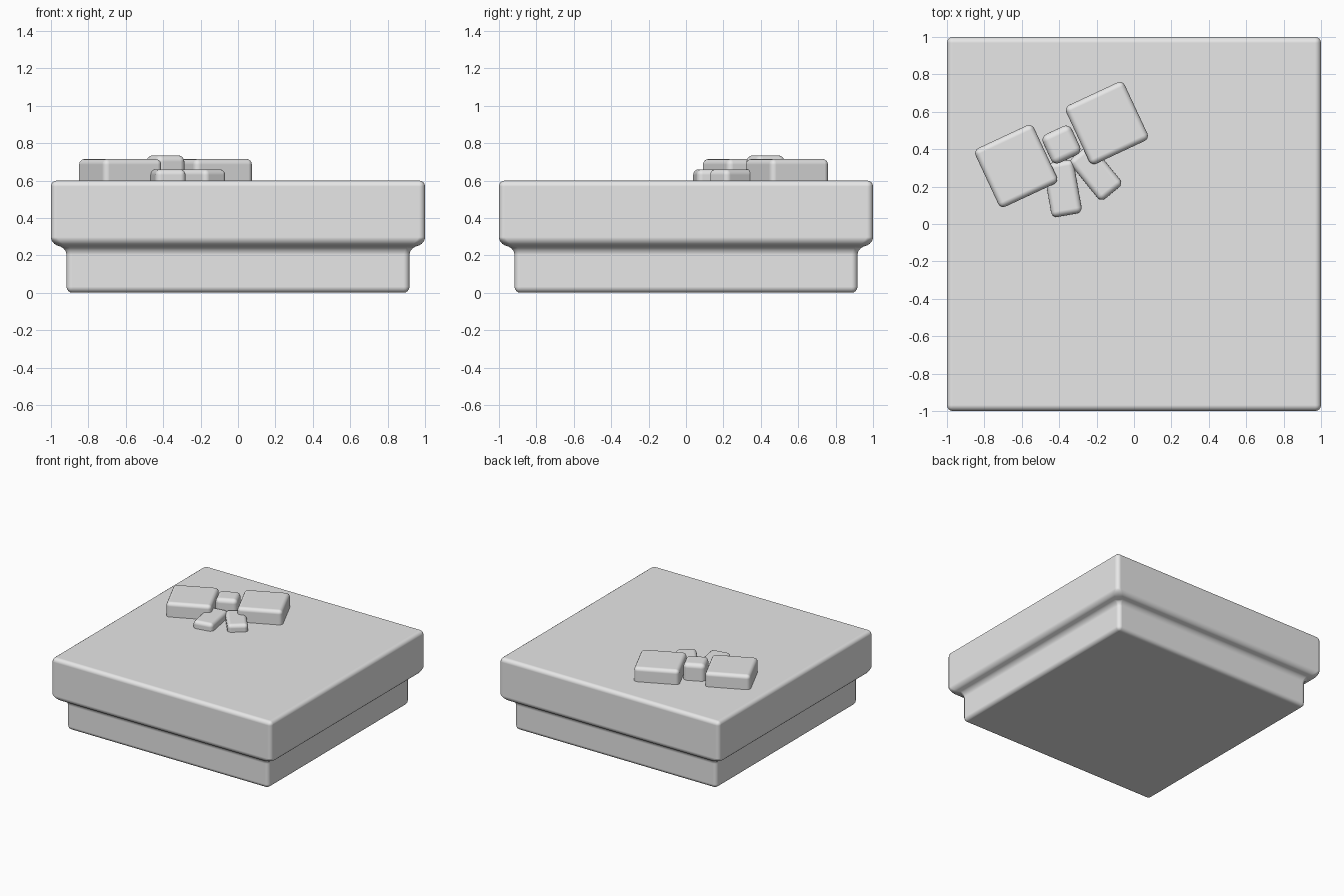
import bpy, bmesh
from math import radians

cube = bpy.data.objects.get("Cube")
if cube:
    bpy.data.objects.remove(cube, do_unlink=True)

# One plain grey for the whole model
GREY = (0.8, 0.8, 0.8, 1)
grey = bpy.data.materials.new("light grey")
grey.use_nodes = True
grey.diffuse_color = GREY
grey.node_tree.nodes["Principled BSDF"].inputs["Base Color"].default_value = GREY


def finish(name, bm, radius):
    """Turn the bmesh into an object with softly rounded edges."""
    bmesh.ops.recalc_face_normals(bm, faces=bm.faces[:])
    mesh = bpy.data.meshes.new(name)
    bm.to_mesh(mesh)
    bm.free()
    mesh.materials.append(grey)
    mesh.shade_smooth()
    ob = bpy.data.objects.new(name, mesh)
    bpy.context.collection.objects.link(ob)
    bevel = ob.modifiers.new("rounded edges", "BEVEL")
    bevel.width = radius
    bevel.segments = 4
    bevel.limit_method = "ANGLE"
    bevel.angle_limit = radians(15)
    bevel.harden_normals = True
    return ob


def square_stack(name, profile, radius):
    """Square body whose half width follows (half_width, z) steps."""
    bm = bmesh.new()
    rings = [[bm.verts.new((sx * w, sy * w, z))
              for sx, sy in ((-1, -1), (1, -1), (1, 1), (-1, 1))]
             for w, z in profile]
    for low, high in zip(rings, rings[1:]):
        for i in range(4):
            j = (i + 1) % 4
            bm.faces.new((low[i], low[j], high[j], high[i]))
    bm.faces.new(rings[0][::-1])
    bm.faces.new(rings[-1])
    return finish(name, bm, radius)


def bow_block(name, x, y, size, top, angle, radius=0.03):
    """Rounded block sunk slightly into the lid."""
    base = 0.56
    bm = bmesh.new()
    bmesh.ops.create_cube(bm, size=1)
    bmesh.ops.scale(bm, vec=(*size, top - base), verts=bm.verts[:])
    ob = finish(name, bm, radius)
    ob.location = (x, y, (top + base) / 2)
    ob.rotation_euler.z = radians(angle)
    return ob


# Box with an overhanging lid
square_stack("box_with_lid",
             [(0.917, 0), (0.917, 0.235), (1, 0.265), (1, 0.6)], 0.032)

# Bow: two loops, a knot and two tails
bow_block("bow_right_loop", -0.63, 0.31, (0.345, 0.345), 0.715, 25)
bow_block("bow_left_loop", -0.145, 0.54, (0.345, 0.345), 0.715, 25)
bow_block("bow_knot", -0.388, 0.425, (0.17, 0.17), 0.735, 25, 0.035)
bow_block("bow_right_tail", -0.382, 0.19, (0.165, 0.29), 0.66, 10)
bow_block("bow_left_tail", -0.205, 0.275, (0.155, 0.28), 0.66, 39)
